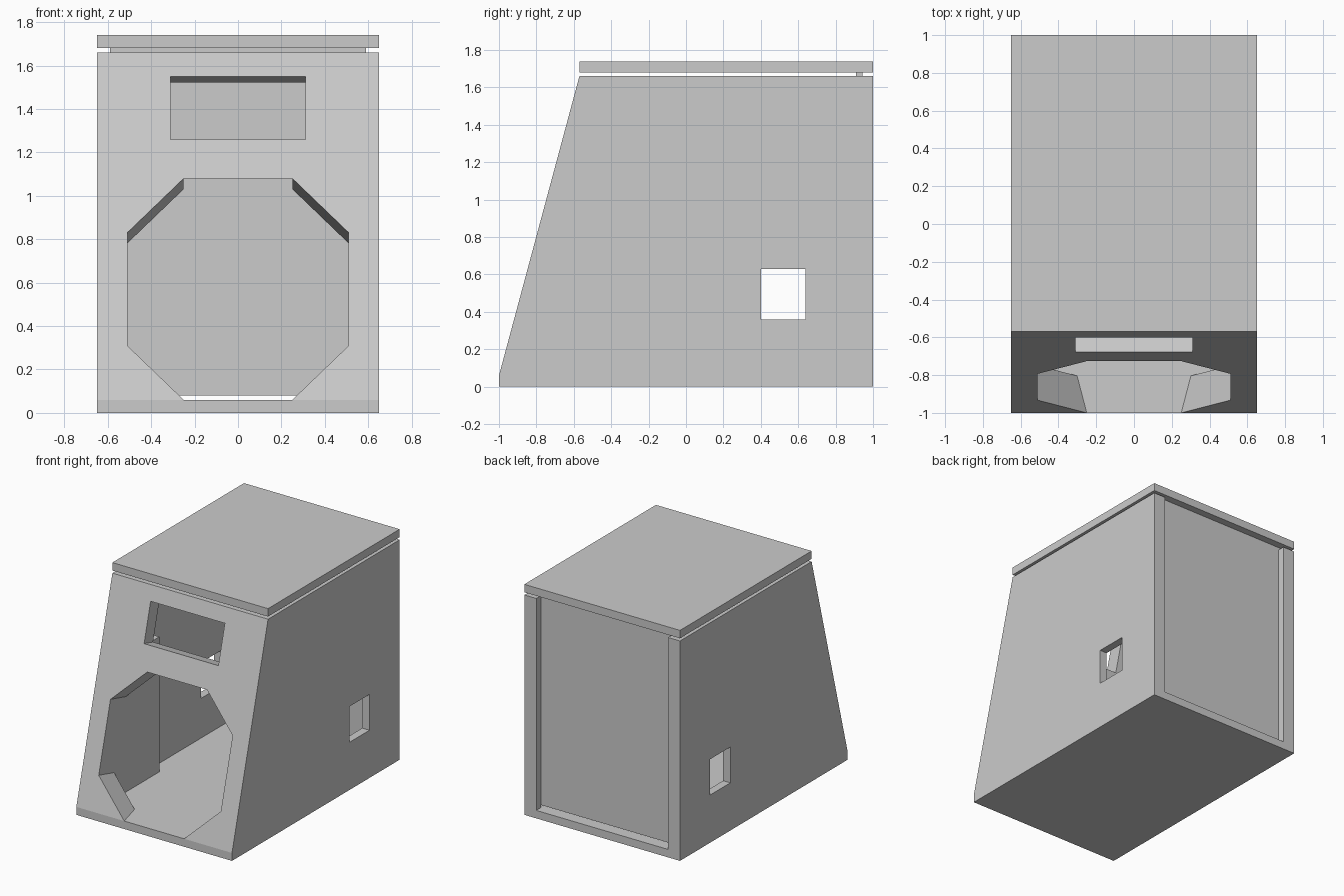
import bpy, bmesh
from mathutils import Vector

cube = bpy.data.objects.get("Cube")
if cube:
    bpy.data.objects.remove(cube, do_unlink=True)

grey = bpy.data.materials.new("plain_grey")
grey.use_nodes = True
colour = (0.6, 0.6, 0.6, 1)
grey.diffuse_color = colour
grey.node_tree.nodes["Principled BSDF"].inputs["Base Color"].default_value = colour

HALF, INNER, TUNNEL = 0.65, 0.59, 0.51   # half widths
FLOOR, RIB_TOP, TOP = 0.06, 1.08, 1.66   # heights
SLOPE = 0.43 / (TOP - FLOOR)
INWARD = Vector((0, 1, -SLOPE)).normalized()


def front_y(z):
    """Depth of the sloping front at a height."""
    return -1 + SLOPE * (z - FLOOR)


def prism(name, outline, sweep):
    bm = bmesh.new()
    face = bm.faces.new([bm.verts.new(p) for p in outline])
    moved = bmesh.ops.extrude_face_region(bm, geom=[face])["geom"]
    bmesh.ops.translate(bm, vec=sweep,
                        verts=[v for v in moved if isinstance(v, bmesh.types.BMVert)])
    bmesh.ops.recalc_face_normals(bm, faces=bm.faces[:])
    mesh = bpy.data.meshes.new(name)
    bm.to_mesh(mesh)
    bm.free()
    mesh.materials.append(grey)
    obj = bpy.data.objects.new(name, mesh)
    bpy.context.collection.objects.link(obj)
    return obj


def side_prism(name, half, profile):
    """Sweep a (y, z) profile across the width."""
    return prism(name, [(-half, y, z) for y, z in profile], (2 * half, 0, 0))


def block(name, half, y0, y1, z0, z1):
    return side_prism(name, half, [(y0, z0), (y1, z0), (y1, z1), (y0, z1)])


# Housing with a sloping front
housing = side_prism("housing", HALF, [(-1, 0), (1, 0), (1, TOP), (front_y(TOP), TOP), (-1, FLOOR)])

# Main cavity, open at the top, leaving side ribs behind the lower front
wall = 0.114
cavity = side_prism("cavity_cutter", INNER, [
    (-0.21, FLOOR), (0.945, FLOOR), (0.945, 2), (front_y(2) + wall, 2),
    (front_y(RIB_TOP) + wall, RIB_TOP), (-0.21, RIB_TOP)])

# Front slot, cut square to the slope
slot_edges = [Vector((0, front_y(z), z)) for z in (1.26, 1.55)]
low, high = slot_edges
corners = [low - INWARD * 0.2, low + INWARD * 0.3, high + INWARD * 0.3, high - INWARD * 0.2]
slot = side_prism("slot_cutter", 0.31, [(c.y, c.z) for c in corners])

cutters = [
    cavity,
    block("tunnel_cutter", TUNNEL, -1.2, -0.1, FLOOR, RIB_TOP),
    slot,
    block("side_window_cutter", 1, 0.4, 0.64, 0.36, 0.63),
    block("back_opening_cutter", 0.55, 0.9, 1.2, FLOOR, 2),
]
bpy.context.view_layer.objects.active = housing
for cutter in cutters:
    mod = housing.modifiers.new(cutter.name, "BOOLEAN")
    mod.operation, mod.solver, mod.object = "DIFFERENCE", "EXACT", cutter
    bpy.ops.object.modifier_apply(modifier=mod.name)
    bpy.data.objects.remove(cutter, do_unlink=True)

# Corner gussets turn the front opening into an octagon
for side, label in ((1, "left"), (-1, "right")):
    for level, edge_z, side_z in (("lower", FLOOR, 0.31), ("upper", RIB_TOP, 0.83)):
        triangle = [(TUNNEL, side_z), (TUNNEL, edge_z), (0.25, edge_z)]
        prism(f"{level}_{label}_gusset",
              [(side * x, front_y(z), z) for x, z in triangle], INWARD * 0.19)

# Lid with the back panel hanging in its groove
block("lid", HALF, front_y(TOP), 1, 1.68, 1.74)
block("back_panel", INNER, 0.91, 0.944, 0.08, 1.68)
